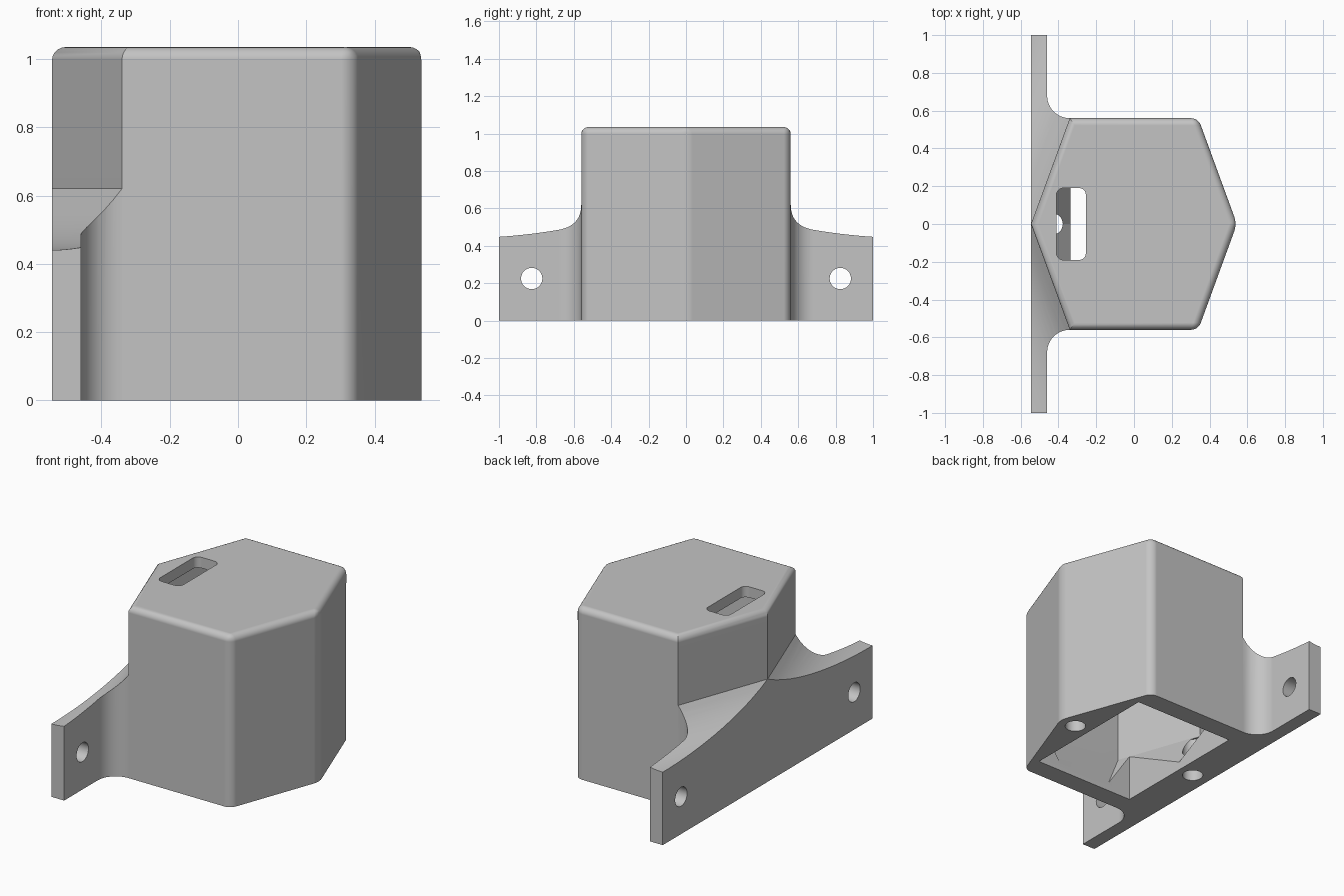
import bpy, bmesh
from math import sin, cos, pi, sqrt
from mathutils import Vector

if "Cube" in bpy.data.objects:
    bpy.data.objects.remove(bpy.data.objects["Cube"])

grey = bpy.data.materials.new("plain_grey")
grey.use_nodes = True
grey.diffuse_color = (0.55, 0.55, 0.55, 1)
grey.node_tree.nodes["Principled BSDF"].inputs["Base Color"].default_value = (0.55, 0.55, 0.55, 1)


def finish(name, bm):
    bmesh.ops.recalc_face_normals(bm, faces=bm.faces)
    mesh = bpy.data.meshes.new(name)
    bm.to_mesh(mesh)
    bm.free()
    mesh.materials.append(grey)
    obj = bpy.data.objects.new(name, mesh)
    bpy.context.collection.objects.link(obj)
    return obj


def prism_bm(pts, lo, hi, place=lambda a, b, t: (a, b, t)):
    """Extrude a 2D outline between lo and hi along a third axis."""
    bm = bmesh.new()
    rings = [[bm.verts.new(place(a, b, t)) for a, b in pts] for t in (lo, hi)]
    for ring in rings:
        bm.faces.new(ring)
    for i in range(len(pts)):
        j = (i + 1) % len(pts)
        bm.faces.new((rings[0][i], rings[0][j], rings[1][j], rings[1][i]))
    return bm


def prism(name, *args):
    return finish(name, prism_bm(*args))


def combine(target, other, operation):
    mod = target.modifiers.new("combine", "BOOLEAN")
    mod.object, mod.operation, mod.solver = other, operation, "EXACT"
    bpy.context.view_layer.objects.active = target
    bpy.ops.object.modifier_apply(modifier=mod.name)
    bpy.data.objects.remove(other)


def hexagon(tip, side_x, side_y):
    return [(-tip, 0), (-side_x, -side_y), (side_x, -side_y),
            (tip, 0), (side_x, side_y), (-side_x, side_y)]


def circle(cx, cy, r, n=32):
    return [(cx + r * cos(2 * pi * i / n), cy + r * sin(2 * pi * i / n)) for i in range(n)]


# hexagonal housing with rounded top rim and rounded front corners
bm = prism_bm(hexagon(0.545, 0.34, 0.56), 0, 1.035)
bmesh.ops.recalc_face_normals(bm, faces=bm.faces)
soft = []
for e in bm.edges:
    a, b = (v.co for v in e.verts)
    if min(a.z, b.z) > 1 or (abs(a.z - b.z) > 0.5 and a.x > 0.3):
        soft.append(e)
bmesh.ops.bevel(bm, geom=soft, offset=0.038, offset_type="OFFSET",
                segments=5, profile=0.5, affect="EDGES")
housing = finish("housing", bm)

# wall flange, flared into the housing sides
flare = [(-0.34 - 0.12 * cos(k * pi / 24), -0.68 + 0.12 * sin(k * pi / 24)) for k in range(13)]
half = [(-0.545, -1), (-0.46, -1)] + flare + [(-0.3, -0.5)]
flange = prism("wall_flange", half + [(x, -y) for x, y in reversed(half)], 0, 0.63)

# concave sweep cut over the top of the flange, on both sides
R, RUN, BASE = 0.419, 0.344, 0.44
arc = []
for k in range(15):
    d = RUN * k / 14
    arc.append((d, BASE + R - sqrt(R * R - (RUN - d) ** 2)))
profile = [(-0.01, 0.635)] + arc + [(1.5, BASE), (1.5, 1), (-0.01, 1)]
corner = Vector((-0.545, 0, 0))
for s in (-1, 1):
    along = Vector((0.205, 0.56 * s, 0)).normalized()
    out = Vector((-along.y * s, along.x * s, 0)) if s > 0 else Vector((along.y, -along.x, 0))
    sweep = prism("sweep_cutter", profile, -1, 2,
                  lambda d, z, t: corner + out * d + along * t + Vector((0, 0, z)))
    combine(flange, sweep, "DIFFERENCE")

combine(housing, flange, "UNION")

# hollow: hexagonal chamber with a funnelled floor
bm = bmesh.new()
inner = hexagon(0.49, 0.31, 0.51)
for outline, z in ((hexagon(0.335, 0.18, 0.44), 0.05), (inner, 0.28), (inner, 0.97)):
    for x, y in outline:
        bm.verts.new((x, y, z))
bmesh.ops.convex_hull(bm, input=bm.verts)
combine(housing, finish("chamber_cutter", bm), "DIFFERENCE")

# rectangular opening underneath
w, h = 0.335, 0.44
combine(housing, prism("opening_cutter", [(-w, -h), (w, -h), (w, h), (-w, h)], -0.1, 0.275),
        "DIFFERENCE")

# rounded slot through the roof
slot = []
for i, (cx, cy) in enumerate(((-0.29, 0.155), (-0.375, 0.155), (-0.375, -0.155), (-0.29, -0.155))):
    for k in range(7):
        a = (i + k / 6) * pi / 2
        slot.append((cx + 0.035 * cos(a), cy + 0.035 * sin(a)))
combine(housing, prism("slot_cutter", slot, 0.9, 1.2), "DIFFERENCE")

# screw holes in the base rim and in the flange ears
for s in (-1, 1):
    combine(housing, prism("rim_hole_cutter", circle(0.435 * s, 0, 0.058), -0.1, 0.27),
            "DIFFERENCE")
    combine(housing, prism("ear_hole_cutter", circle(0.825 * s, 0.225, 0.057), -0.7, -0.4,
                           lambda y, z, x: (x, y, z)), "DIFFERENCE")

# smooth shading on the rounded parts only
bpy.ops.object.select_all(action="DESELECT")
housing.select_set(True)
bpy.context.view_layer.objects.active = housing
bpy.ops.object.shade_smooth_by_angle(angle=0.5)
weighted = housing.modifiers.new("flat_panels", "WEIGHTED_NORMAL")
weighted.keep_sharp = True
